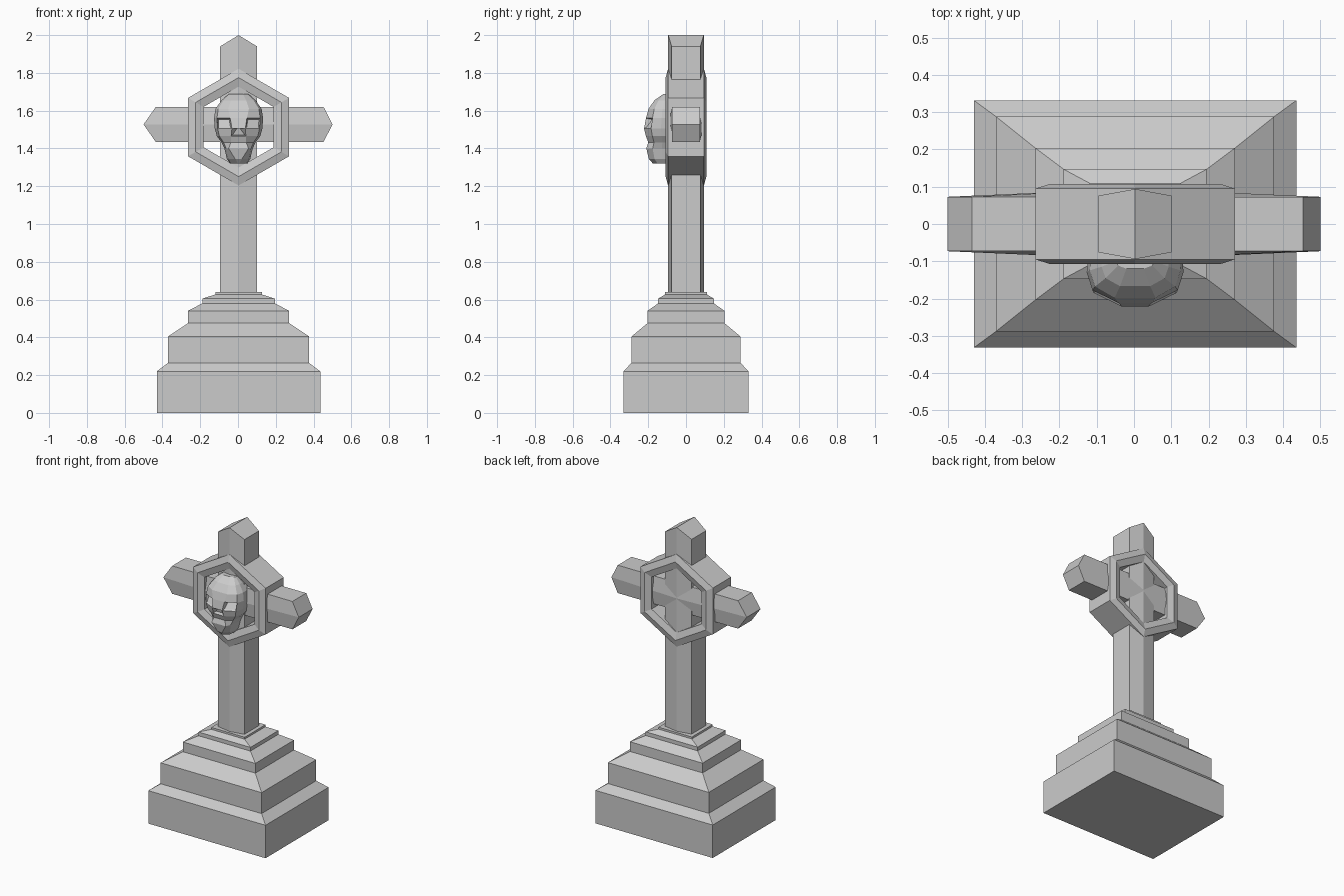
import bpy, bmesh, math
from mathutils import Vector

cube = bpy.data.objects.get("Cube")
if cube:
    bpy.data.objects.remove(cube, do_unlink=True)

stone = bpy.data.materials.new("grey_stone")
stone.use_nodes = True
grey = (0.6, 0.6, 0.6, 1)
stone.diffuse_color = grey
stone.node_tree.nodes["Principled BSDF"].inputs["Base Color"].default_value = grey


def finish(name, bm):
    bmesh.ops.recalc_face_normals(bm, faces=bm.faces)
    mesh = bpy.data.meshes.new(name)
    bm.to_mesh(mesh)
    bm.free()
    mesh.materials.append(stone)
    obj = bpy.data.objects.new(name, mesh)
    bpy.context.collection.objects.link(obj)
    return obj


def loft(sections, ring=False, ridge_caps=False):
    """Skin a list of point loops; returns the bmesh and its faces by row."""
    bm = bmesh.new()
    loops = [[bm.verts.new(p) for p in s] for s in sections]
    pairs = list(zip(loops, loops[1:]))
    if ring:
        pairs.append((loops[-1], loops[0]))
    rows = []
    for a, b in pairs:
        n = len(a)
        rows.append([bm.faces.new((a[i], a[(i + 1) % n], b[(i + 1) % n], b[i]))
                     for i in range(n)])
    if not ring:
        for loop in (loops[0], loops[-1]):
            if ridge_caps:  # two planes meeting on a ridge
                bm.faces.new(loop[:4])
                bm.faces.new(loop[3:] + loop[:1])
            else:
                bm.faces.new(loop)
    return bm, rows


# Stepped base: z, half width, half depth
steps = [(0, .433, .332), (.22, .433, .332), (.265, .373, .288), (.405, .373, .288),
         (.475, .268, .204), (.54, .268, .204), (.58, .192, .147), (.605, .192, .147),
         (.627, .123, .11), (.64, .123, .11)]
bm, _ = loft([[(.003 + sx * w, sy * d, z) for sx, sy in ((-1, -1), (1, -1), (1, 1), (-1, 1))]
              for z, w, d in steps])
finish("stepped_base", bm)


def bar_section(half, ridge, edge):
    """Six-sided section, with ridges on the front and back."""
    return [(0, -ridge), (half, -edge), (half, edge), (0, ridge), (-half, edge), (-half, -edge)]


# Upright with a gabled top
section = bar_section(.098, .094, .076)
bm, _ = loft([[(.003 + x, y, .6) for x, y in section],
              [(.003 + x, y, 2.0 if i % 3 == 0 else 1.94) for i, (x, y) in enumerate(section)]],
             ridge_caps=True)
finish("upright", bm)

# Cross arms with pointed ends
sections = []
for tip, shoulder, ridge in ((-.5, -.435, .073), (0, 0, .095), (.5, .453, .073)):
    sections.append([(tip if i % 3 == 0 else shoulder, y, 1.527 + h)
                     for i, (h, y) in enumerate(bar_section(.093, ridge, .073))])
bm, _ = loft(sections, ridge_caps=True)
finish("cross_arms", bm)

# Six-sided ring with a raised ridge on both faces
profile = [(.309, -.095), (.262, -.108), (.214, -.095), (.214, .095), (.262, .108), (.309, .095)]
sections = []
for k in range(6):
    a = math.radians(30 + 60 * k)
    sections.append([(.003 + r * math.cos(a), y, 1.513 + r * math.sin(a)) for r, y in profile])
bm, _ = loft(sections, ring=True)
finish("hexagonal_ring", bm)

# Skull: height, half width, depth, width share of the front facet
levels = [(1.32, .045, .085, .06), (1.345, .062, .107, .3), (1.40, .075, .12, .7),
          (1.432, .09, .11, .45), (1.465, .115, .122, .34), (1.505, .126, .132, .28),
          (1.56, .13, .122, .34), (1.61, .122, .108, .45), (1.655, .09, .077, .45),
          (1.688, .052, .03, .45)]
sections = []
for z, w, d, f in levels:
    half = [(f, 1), (.88, .72), (1, .32)]
    right = [(w * x, -.09 - d * y, z) for x, y in half] + [(w * .95, -.06, z)]
    left = [(-x, y, z) for x, y, z in reversed(right)]
    sections.append([(.003 + x, y, z) for x, y, z in left + right])
bm, rows = loft(sections)
bmesh.ops.recalc_face_normals(bm, faces=bm.faces)

# Sunken eye sockets, with floors sloping upward and back
for face in (rows[5][2], rows[5][4]):
    bmesh.ops.inset_region(bm, faces=[face], thickness=.007, use_even_offset=True)
    mid = face.calc_center_median().z
    for v in face.verts:
        v.co.y += .032 if v.co.z > mid else .008

# Nose opening, narrowing to the top
nose = rows[4][3]
bmesh.ops.inset_region(bm, faces=[nose], thickness=.006, use_even_offset=True)
mid = nose.calc_center_median().z
for v in nose.verts:
    v.co.y += .025
    if v.co.z > mid:
        v.co.x = .003 + (v.co.x - .003) * .3
        v.co.z += .006
finish("skull", bm)
